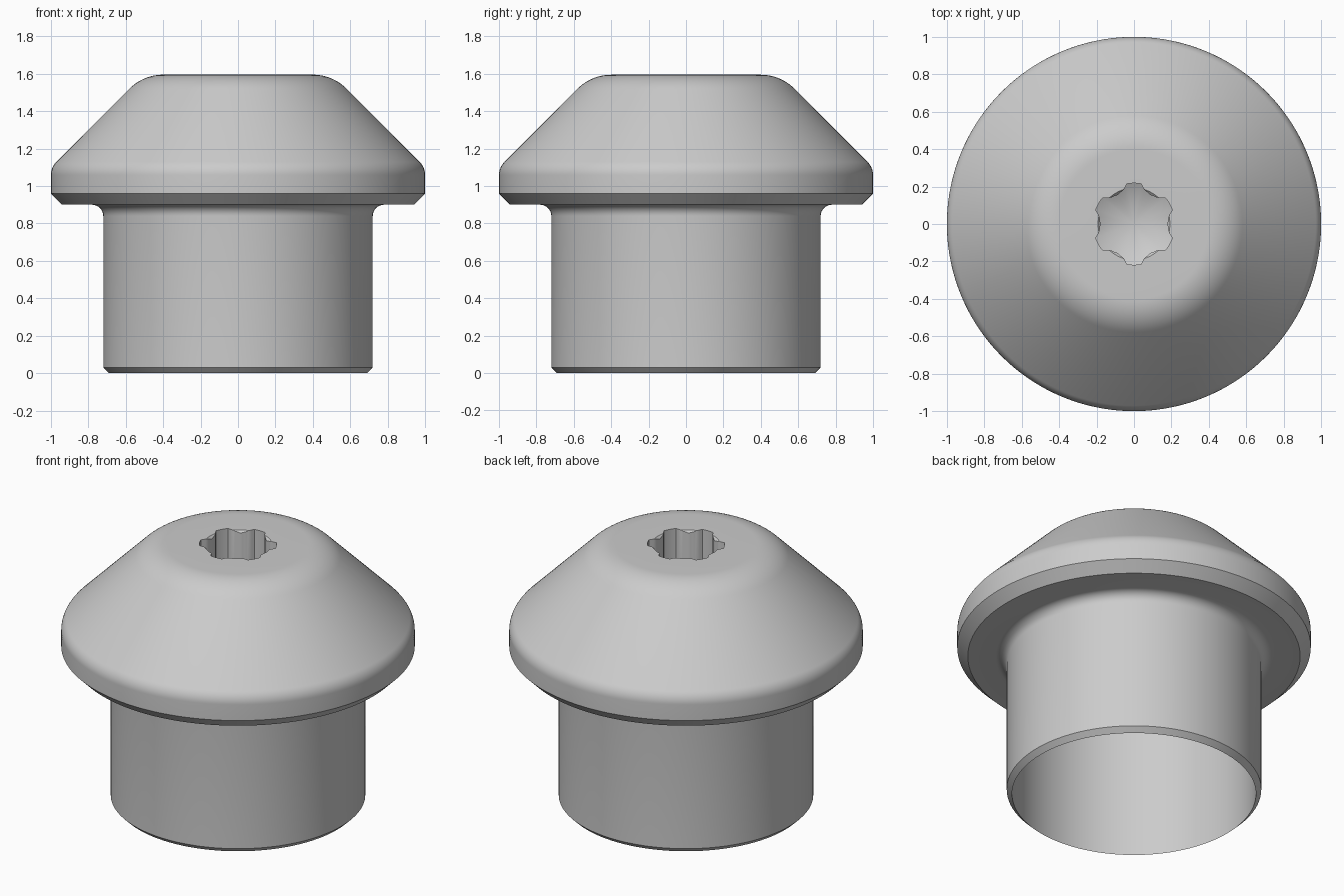
import bpy, bmesh, math

if "Cube" in bpy.data.objects:
    bpy.data.objects.remove(bpy.data.objects["Cube"])

N = 144  # segments around the axis

steel = bpy.data.materials.new("grey_metal")
steel.diffuse_color = (0.6, 0.6, 0.6, 1)
steel.use_nodes = True
steel.node_tree.nodes["Principled BSDF"].inputs["Base Color"].default_value = steel.diffuse_color


def arc(cx, cz, r, a0, a1, steps=8):
    """Points of a profile fillet, angles in degrees."""
    out = []
    for i in range(steps + 1):
        a = math.radians(a0 + (a1 - a0) * i / steps)
        out.append((cx + r * math.cos(a), cz + r * math.sin(a)))
    return out


def lobe_radius(deg):
    """Six-lobed star outline with lobes at 30, 90, 150... degrees."""
    d = abs(deg % 60 - 30)
    pts = [(0, 0.218), (10, 0.218), (15, 0.196), (20, 0.186), (30, 0.178)]
    for (d0, r0), (d1, r1) in zip(pts, pts[1:]):
        if d <= d1:
            return r0 + (r1 - r0) * (d - d0) / (d1 - d0)
    return pts[-1][1]


# Hollow shank, flange and domed head, from the bore roof round to the top
profile = [(0.69, 1.0), (0.69, 0.0), (0.72, 0.03)]
profile += arc(0.78, 0.84, 0.06, 180, 90)        # fillet under the flange
profile += [(0.94, 0.90), (1.0, 0.96)]           # flange chamfer
profile += arc(0.90, 1.0586, 0.10, 0, 45)        # soft flange edge
profile += arc(0.40, 1.341, 0.254, 45, 90, 12)   # rounded shoulder

angles = [360 * i / N for i in range(N)]
rings = [[(r, z)] * N for r, z in profile]

# Star socket: countersunk mouth, straight walls, conical floor
top, mouth = 1.595, 0.192
star = [lobe_radius(a) for a in angles]
rings.append([(max(r, mouth), top) for r in star])
rings.append([(r, top - max(mouth - r, 0.002)) for r in star])
rings.append([(r, 1.20 + 0.5 * r) for r in star])

bm = bmesh.new()
loops = []
for ring in rings:
    loops.append([bm.verts.new((r * math.cos(math.radians(a)),
                                r * math.sin(math.radians(a)), z))
                  for a, (r, z) in zip(angles, ring)])
for lo, hi in zip(loops, loops[1:]):
    for i in range(N):
        j = (i + 1) % N
        bm.faces.new((lo[i], lo[j], hi[j], hi[i]))

# Bore roof and pointed socket floor
bm.faces.new(loops[0][::-1])
tip = bm.verts.new((0, 0, 1.20))
for i in range(N):
    bm.faces.new((loops[-1][i], loops[-1][(i + 1) % N], tip))
bmesh.ops.recalc_face_normals(bm, faces=bm.faces)

mesh = bpy.data.meshes.new("socket_head_nut")
bm.to_mesh(mesh)
bm.free()
mesh.materials.append(steel)
nut = bpy.data.objects.new("socket_head_nut", mesh)
bpy.context.collection.objects.link(nut)
bpy.context.view_layer.objects.active = nut
nut.select_set(True)
bpy.ops.object.shade_smooth_by_angle(angle=math.radians(30))
